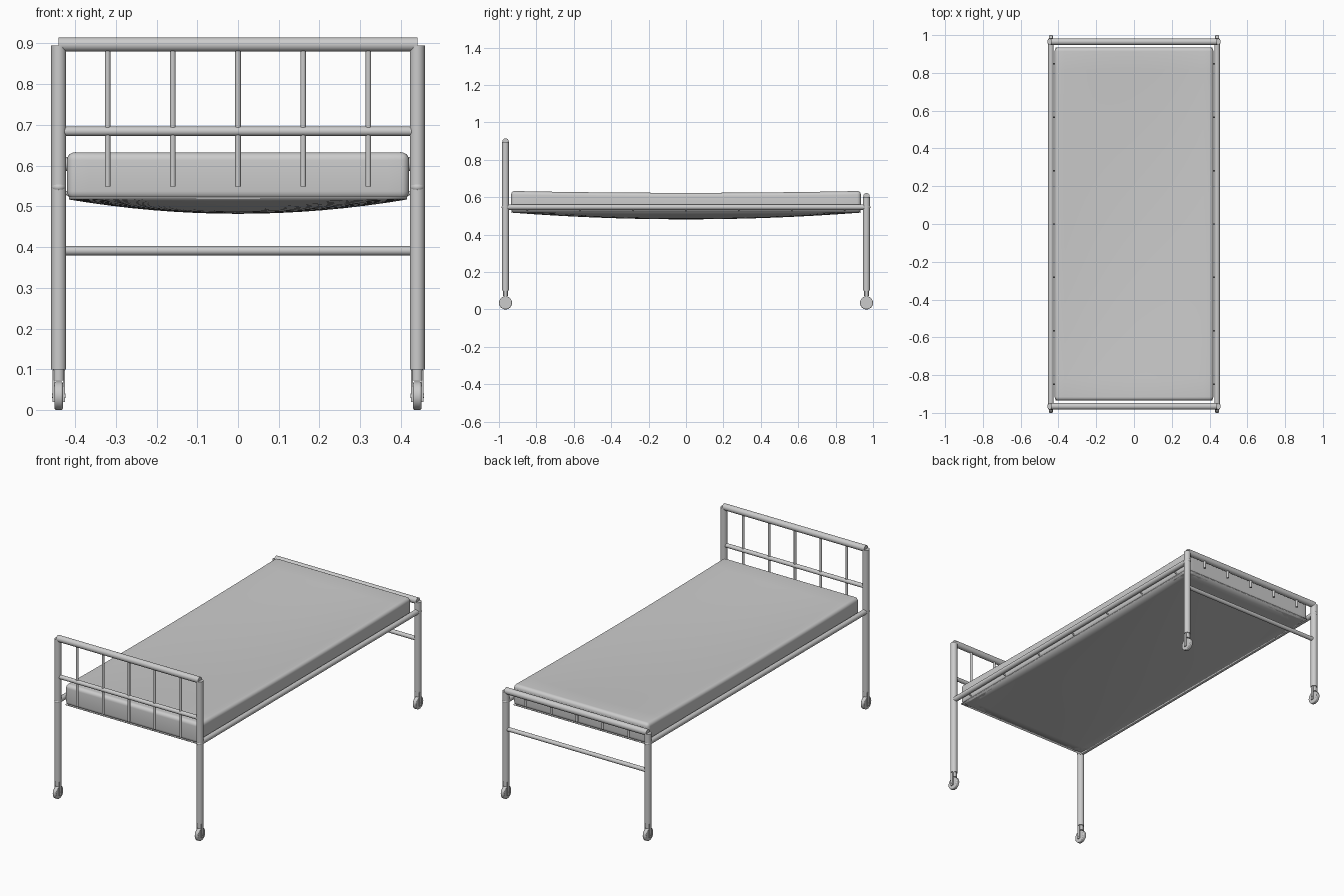
import bpy, bmesh, math
from mathutils import Vector

if "Cube" in bpy.data.objects:
    bpy.data.objects.remove(bpy.data.objects["Cube"])

PX, PY = 0.44, 0.965          # post positions
SX, SY = 0.42, 0.935          # mattress half sizes


def smooth(ob, angle=40):
    bpy.ops.object.select_all(action='DESELECT')
    ob.select_set(True)
    bpy.context.view_layer.objects.active = ob
    bpy.ops.object.shade_smooth_by_angle(angle=math.radians(angle))


def tube(name, a, b, r, sides=24):
    a, b = Vector(a), Vector(b)
    d = b - a
    bpy.ops.mesh.primitive_cylinder_add(vertices=sides, radius=r, depth=d.length, location=(a + b) / 2)
    ob = bpy.context.object
    ob.name = name
    ob.rotation_euler = d.to_track_quat('Z', 'Y').to_euler()
    smooth(ob)
    return ob


def box(name, loc, dims):
    bpy.ops.mesh.primitive_cube_add(size=1, location=loc)
    ob = bpy.context.object
    ob.name = name
    ob.scale = dims
    return ob


def sag(x, y):
    return max(0, 1 - (x / SX) ** 2) * max(0, 1 - (y / SY) ** 2)


def to_object(name, bm):
    bmesh.ops.recalc_face_normals(bm, faces=bm.faces)
    me = bpy.data.meshes.new(name)
    bm.to_mesh(me)
    bm.free()
    ob = bpy.data.objects.new(name, me)
    bpy.context.collection.objects.link(ob)
    smooth(ob)
    return ob


# head and foot frames
for end, y, top in (("head", -PY, 0.897), ("foot", PY, 0.604)):
    for s in (-1, 1):
        x = s * PX
        tube(end + "_post", (x, y, 0.1), (x, y, top - 0.002), 0.0185)
        # rail joint on the post
        bpy.ops.mesh.primitive_uv_sphere_add(segments=20, ring_count=12, location=(x, y, 0.547))
        joint = bpy.context.object
        joint.name = end + "_rail_joint"
        joint.scale = (0.0185, 0.021, 0.014)
        smooth(joint)
        # caster
        tube("caster_stem", (x, y, 0.072), (x, y, 0.105), 0.014)
        for k in (-1, 1):
            box("caster_fork", (x + k * 0.0132, y, 0.059), (0.005, 0.016, 0.078))
        wheel = tube("caster_wheel", (x - 0.01, y, 0.035), (x + 0.01, y, 0.035), 0.035, 32)
        bev = wheel.modifiers.new("round", 'BEVEL')
        bev.width, bev.segments = 0.004, 3
        tube("caster_axle", (x - 0.017, y, 0.035), (x + 0.017, y, 0.035), 0.005, 12)
    tube(end + "_top_bar", (-PX, y, top), (PX, y, top), 0.0175)
    for i in range(-2, 3):
        tube(end + "_spindle", (i * 0.16, y, 0.548), (i * 0.16, y, top), 0.007, 16)

tube("head_middle_bar", (-0.43, -PY, 0.684), (0.43, -PY, 0.684), 0.0115)
tube("foot_lower_bar", (-0.43, PY, 0.391), (0.43, PY, 0.391), 0.0115)

# side rails with hooks that hold the sprung base
for s in (-1, 1):
    tube("side_rail", (s * PX, -PY, 0.547), (s * PX, PY, 0.547), 0.0145)
    for i in range(-3, 4):
        y = i * 0.283
        tube("base_hook", (s * 0.405, y, 0.522), (s * 0.437, y, 0.542), 0.004, 10)

# mattress: rounded block, cut into a grid and sagged
bm = bmesh.new()
bmesh.ops.create_cube(bm, size=1)
for v in bm.verts:
    v.co = (v.co.x * 2 * SX, v.co.y * 2 * SY, 0.575 + v.co.z * 0.116)
bmesh.ops.bevel(bm, geom=list(bm.edges), offset=0.02, segments=5, profile=0.5, affect='EDGES')
for axis, half in ((Vector((1, 0, 0)), SX), (Vector((0, 1, 0)), SY)):
    for i in range(-7, 8):
        bmesh.ops.bisect_plane(bm, geom=bm.verts[:] + bm.edges[:] + bm.faces[:],
                               plane_co=axis * (half * i / 8), plane_no=axis)
for v in bm.verts:
    v.co.z -= 0.02 * sag(v.co.x, v.co.y)
    v.co.z -= 0.008 * max(0, 1 - (v.co.y / SY) ** 2) * (v.co.z > 0.58)
to_object("mattress", bm)

# sagging base sheet under the mattress
bm = bmesh.new()
bmesh.ops.create_grid(bm, x_segments=16, y_segments=30, size=1)
for v in bm.verts:
    x, y = v.co.x * 0.415, v.co.y * SY
    v.co = (x, y, 0.52 - 0.036 * sag(x, y))
base = to_object("sprung_base", bm)
sol = base.modifiers.new("thickness", 'SOLIDIFY')
sol.thickness, sol.offset = 0.005, 0
